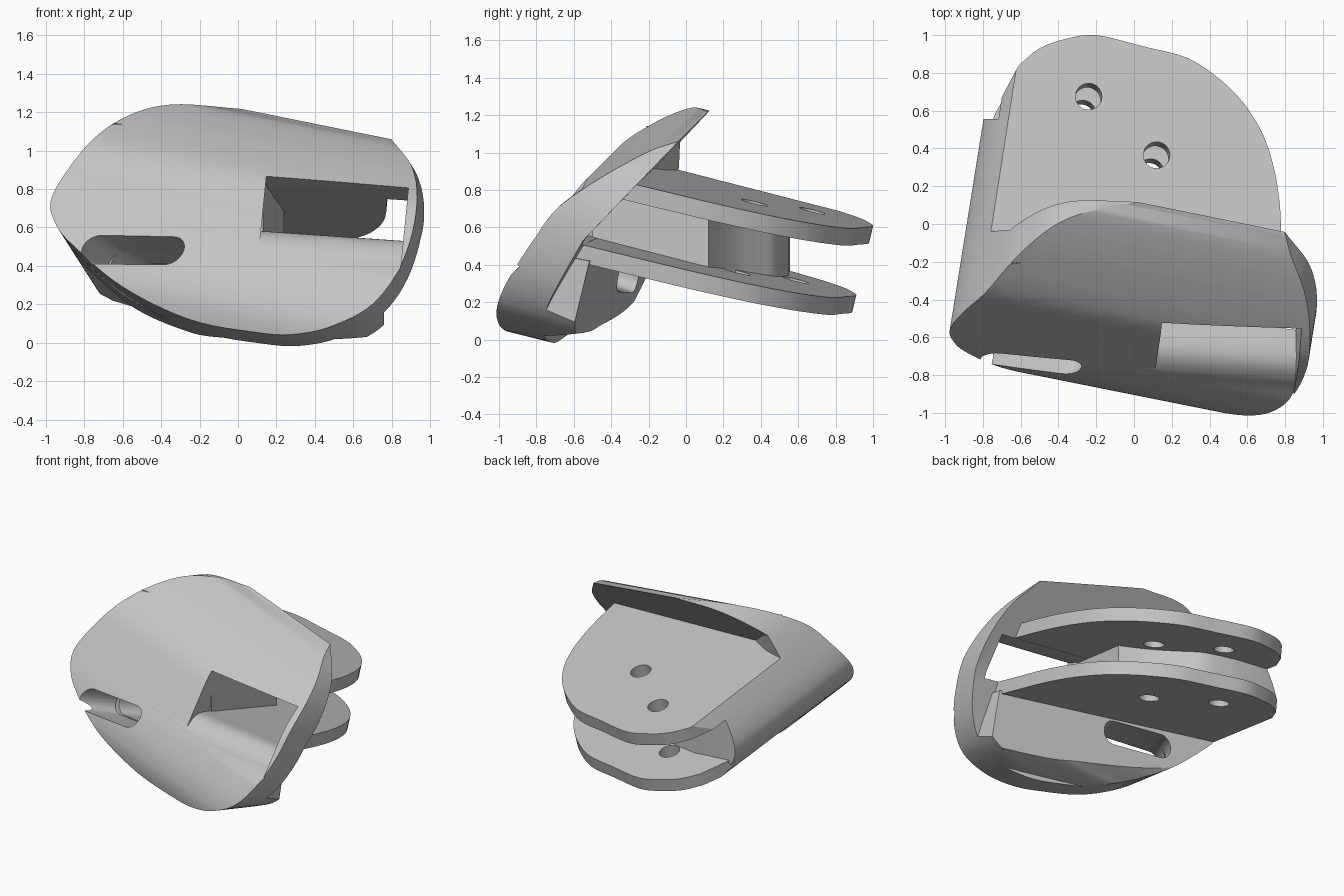
import bpy, bmesh, math
from mathutils import Vector

if "Cube" in bpy.data.objects:
    bpy.data.objects.remove(bpy.data.objects["Cube"])

GREY = bpy.data.materials.new("plain grey")
GREY.use_nodes = True
GREY.diffuse_color = (0.55, 0.55, 0.55, 1)
GREY.node_tree.nodes["Principled BSDF"].inputs["Base Color"].default_value = GREY.diffuse_color

RULING = Vector((1, -0.2, -0.2))        # direction the shield is swept along
DEPTH = Vector((0.16, 1, -0.25))        # fore and aft direction of the tilted body
ACROSS = Vector((1, -0.07, -0.07))      # sideways direction of the tilted body
UP = Vector((0.087, 0.243, 1))          # normal of the two plates


def smooth(points, steps=6):
    """Open Catmull-Rom curve through the points."""
    p = [Vector(q) for q in points]
    p = [2 * p[0] - p[1]] + p + [2 * p[-1] - p[-2]]
    out = []
    for a, b, c, d in zip(p, p[1:], p[2:], p[3:]):
        for i in range(steps):
            t = i / steps
            out.append(0.5 * (2 * b + (c - a) * t + (2 * a - 5 * b + 4 * c - d) * t * t
                              + (3 * b - a - 3 * c + d) * t ** 3))
    return [tuple(v) for v in out + [p[-2]]]


def loft(name, ring_a, ring_b):
    """Closed solid between two matching rings."""
    bm = bmesh.new()
    a = [bm.verts.new(v) for v in ring_a]
    b = [bm.verts.new(v) for v in ring_b]
    bm.faces.new(a)
    bm.faces.new(b[::-1])
    n = len(a)
    for i in range(n):
        j = (i + 1) % n
        bm.faces.new((a[j], a[i], b[i], b[j]))
    bmesh.ops.recalc_face_normals(bm, faces=bm.faces)
    mesh = bpy.data.meshes.new(name)
    bm.to_mesh(mesh)
    bm.free()
    mesh.materials.append(GREY)
    obj = bpy.data.objects.new(name, mesh)
    bpy.context.collection.objects.link(obj)
    return obj


def sweep(name, ring, direction, start, end):
    """Sweep a ring of points along a direction."""
    ring = [Vector(v) for v in ring]
    return loft(name, [v + direction * start for v in ring], [v + direction * end for v in ring])


def side_ring(profile, lean=0):
    """Section in the side plane, optionally leaning sideways with height."""
    return [(lean * (z - 0.7), y, z) for y, z in profile]


def cut(obj, tool, operation="DIFFERENCE"):
    mod = obj.modifiers.new("cut", "BOOLEAN")
    mod.operation, mod.object, mod.solver = operation, tool, "EXACT"
    bpy.context.view_layer.objects.active = obj
    bpy.ops.object.modifier_apply(modifier=mod.name)


def on_plane(x, y, height):
    return Vector((x, y, height - UP.x * x - UP.y * y))


# Egg-shaped outline that trims every part
egg = smooth([(0.001, 1.246), (-0.353, 1.247), (-0.575, 1.13), (-0.744, 0.91), (-0.88, 0.63),
              (-0.85, 0.465), (-0.74, 0.326), (-0.474, 0.094), (-0.116, -0.09), (0.246, -0.175),
              (0.452, -0.195), (0.66, -0.16), (0.86, -0.05), (0.99, 0.174), (1.04, 0.5),
              (0.975, 0.8), (0.806, 1.047)])
egg_cutter = sweep("egg_cutter", [(x, 0, z) for x, z in egg], DEPTH, -1.5, 1.4)

# Slot running obliquely through the lower right of the shield
slot = [(cx + 0.085 * math.cos(a), -0.73, cz + 0.085 * math.sin(a))
        for cx, cz, start in ((-0.345, 0.47, -90), (-0.74, 0.49, 90))
        for a in [math.radians(start + 15 * i) for i in range(13)]]
slot_cutter = sweep("slot_cutter", slot, Vector((0.6, 1, -0.35)), -0.5, 0.8)

# Window with a rounded sill
window = [(-0.1, 0.464)] + smooth([(-0.5, 0.561), (-0.62, 0.59), (-0.7, 0.578), (-0.77, 0.525),
                                  (-0.83, 0.45), (-1.1, 0.2)], 4)
window += [(-1.1, 1.1), (-0.55, 0.89), (-0.4, 0.829), (-0.1, 0.756)]
window_cutter = sweep("window_cutter", side_ring(window, 0.1), ACROSS, 0.13, 0.87)

# Curved shield
outer = smooth([(0.12, 1.22), (-0.04, 1.17), (-0.27, 1.05), (-0.5, 0.89), (-0.63, 0.72),
                (-0.74, 0.56), (-0.82, 0.43), (-0.88, 0.3), (-0.905, 0.18), (-0.89, 0.05),
                (-0.84, -0.15)])
inner = smooth([(-0.62, -0.15), (-0.66, 0.1), (-0.64, 0.2), (-0.56, 0.38), (-0.36, 0.72)])
shield = sweep("shield", side_ring(outer + inner), RULING, -1.3, 1.3)
cut(shield, egg_cutter, "INTERSECT")
cut(shield, window_cutter)
cut(shield, slot_cutter)

# Rib under the lower plate: upright back face, rounded belly
rib = sweep("lower_rib", side_ring([(-0.59, 0.49), (-0.345, 0.445), (-0.475, -0.1), (-0.7, -0.1)]),
            Vector((1, -0.226, -0.032)), -1.1, 0.76)
belly = smooth([(-0.05, 0.6), (-0.19, 0.34), (-0.3, 0.18), (-0.45, 0.08), (-0.6, 0.03), (-1.2, 0.0)])
belly_cutter = sweep("belly_cutter", side_ring(belly + [(-1.2, 0.9)]), Vector((1, 0, 0)), -1.5, 1.5)
cut(rib, egg_cutter, "INTERSECT")
cut(rib, belly_cutter, "INTERSECT")
cut(rib, slot_cutter)

# Two parallel plates with a rounded tail
tail = smooth([(0.78, -0.05), (0.77, 0.12), (0.74, 0.3), (0.68, 0.48), (0.58, 0.64), (0.45, 0.77),
               (0.28, 0.88), (0.05, 0.94), (-0.2, 1.0), (-0.36, 0.98), (-0.5, 0.93), (-0.61, 0.84)], 4)


def plate(name, drop, front_right, front_left):
    outline = tail + [(-0.7, 0.68), (-0.75, 0.56), (-1, 0.3), (-1, front_right), (0.78, front_left)]
    return sweep(name, [on_plane(x, y, 0.832) for x, y in outline], -UP, drop, drop + 0.092)


upper_plate = plate("upper_plate", 0, -0.36, -0.4)
lower_plate = plate("lower_plate", 0.37, -0.34, -0.53)

# Solid web joining the plates on the right side
web = [(-1, -0.35), (0.13, -0.5), (0.2, -0.1)] + smooth(
    [(0.24, 0.12), (0.12, 0.19), (0, 0.28), (-0.1, 0.38), (-0.22, 0.49), (-0.45, 0.55)])
web += [(-1, 0.56)]
side_web = loft("side_web", [on_plane(x, y, 0.76) for x, y in web],
                [on_plane(x, y, 0.41) for x, y in web])

# Small gusset between the upper plate and the back of the shield
gusset_plan = [(-1, -0.02), (-0.78, -0.04), (-0.6, -0.1), (-0.42, -0.2), (-0.45, -0.24), (-1, -0.3)]
gusset = sweep("gusset", [on_plane(x, y, 0.8) for x, y in gusset_plan], UP, 0, 0.22)

for part in (upper_plate, lower_plate, side_web, gusset):
    cut(part, egg_cutter, "INTERSECT")

# Bolt holes through both plates
tools = [egg_cutter, slot_cutter, window_cutter, belly_cutter]
for x, y in ((-0.24, 0.675), (0.12, 0.365)):
    circle = [on_plane(x + 0.07 * math.cos(a), y + 0.07 * math.sin(a), 0.832)
              for a in [math.tau * i / 32 for i in range(32)]]
    hole = sweep("hole_cutter", circle, UP, 0.2, -0.7)
    cut(upper_plate, hole)
    cut(lower_plate, hole)
    tools.append(hole)

for tool in tools:
    bpy.data.objects.remove(tool)

for obj in (shield, rib, upper_plate, lower_plate, side_web, gusset):
    bpy.ops.object.select_all(action="DESELECT")
    obj.select_set(True)
    bpy.context.view_layer.objects.active = obj
    bpy.ops.object.shade_smooth_by_angle(angle=math.radians(30))
